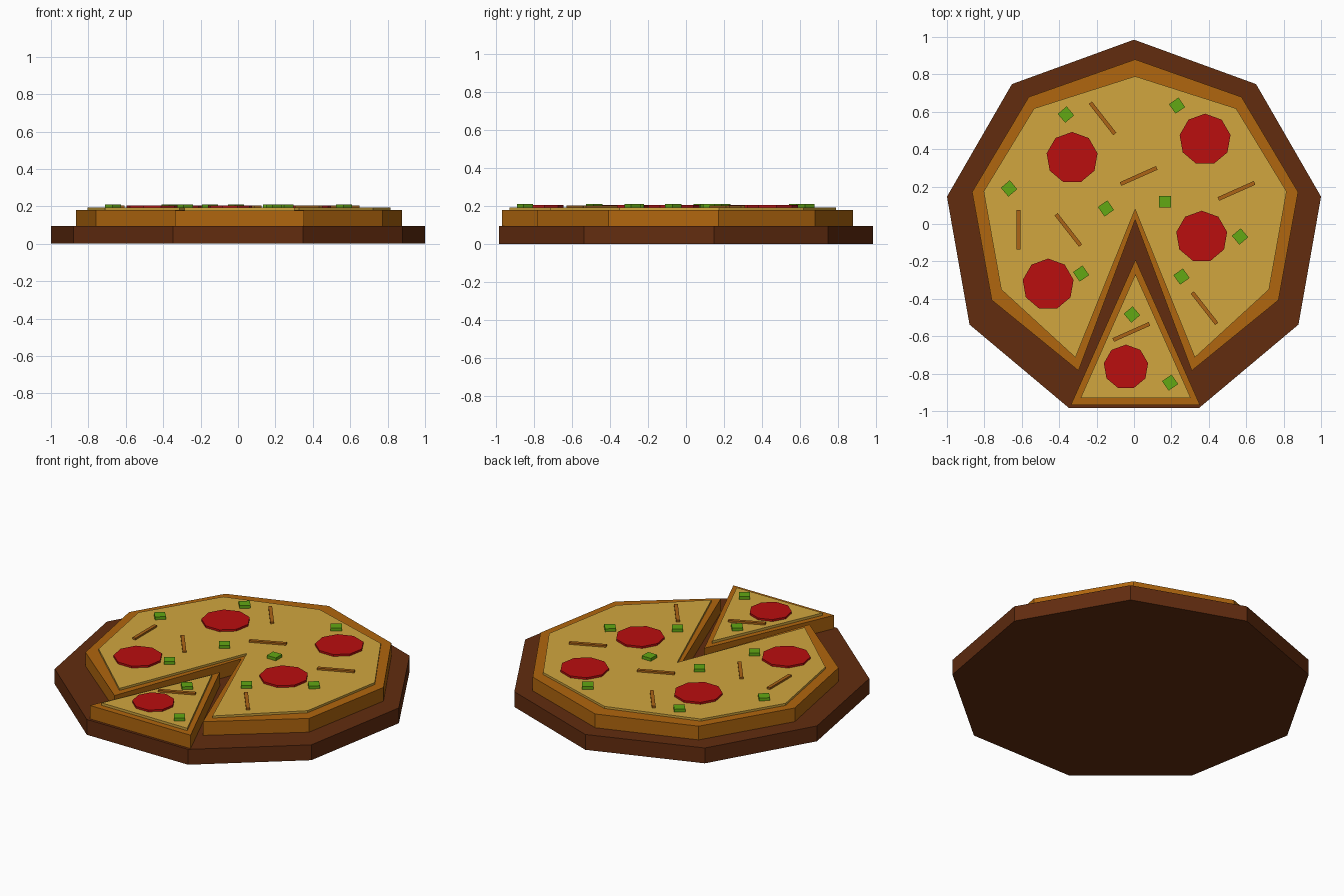
import bpy, bmesh, math
from mathutils import Matrix, Vector

if "Cube" in bpy.data.objects:
    bpy.data.objects.remove(bpy.data.objects["Cube"])


def material(name, rgb):
    m = bpy.data.materials.new(name)
    lin = [(c / 255 / 12.92) if c < 11 else ((c / 255 + 0.055) / 1.055) ** 2.4 for c in rgb]
    m.diffuse_color = (*lin, 1)
    m.use_nodes = True
    m.node_tree.nodes["Principled BSDF"].inputs["Base Color"].default_value = m.diffuse_color
    return m


WOOD = material("dark wood", (98, 44, 15))
CRUST = material("baked crust", (176, 102, 14))
CHEESE = material("cheese", (209, 166, 62))
RED = material("pepperoni red", (186, 14, 15))
GREEN = material("pepper green", (98, 168, 20))
MUSHROOM = material("mushroom brown", (172, 100, 22))


def slab(name, points, z0, z1, mat):
    """Extrude a flat outline from z0 to z1."""
    bm = bmesh.new()
    face = bm.faces.new([bm.verts.new((x, y, z0)) for x, y in points])
    ext = bmesh.ops.extrude_face_region(bm, geom=[face])
    for v in ext["geom"]:
        if isinstance(v, bmesh.types.BMVert):
            v.co.z = z1
    bmesh.ops.recalc_face_normals(bm, faces=bm.faces)
    me = bpy.data.meshes.new(name)
    bm.to_mesh(me)
    bm.free()
    me.materials.append(mat)
    ob = bpy.data.objects.new(name, me)
    bpy.context.collection.objects.link(ob)
    return ob


def nonagon(cx, cy, rx, ry):
    """Nine-sided outline with a corner at the back, starting front right."""
    return [(cx + rx * math.sin(math.radians(160 - 40 * i)),
             cy + ry * math.cos(math.radians(160 - 40 * i))) for i in range(9)]


def bar(name, x, y, length, width, angle, z0, z1, mat):
    rot = Matrix.Rotation(math.radians(angle), 2)
    pts = [Vector((x, y)) + rot @ Vector((sx * length / 2, sy * width / 2))
           for sx, sy in ((-1, -1), (1, -1), (1, 1), (-1, 1))]
    return slab(name, pts, z0, z1, mat)


# Serving board
slab("board", nonagon(0, -0.03, 1.0154, 1.0154), 0, 0.095, WOOD)

# Pizza with one wedge missing: the apex closes the outline
CX = 0.006
slab("pizza_crust", nonagon(CX, 0.022, 0.885, 0.858) + [(CX, 0.022)], 0.095, 0.18, CRUST)
cheese = [(0.319, -0.714), (0.716, -0.35), (0.81, 0.174), (0.54, 0.618)]
outline = ([(CX + x, y) for x, y in cheese] + [(CX, 0.79)]
           + [(CX - x, y) for x, y in reversed(cheese)] + [(CX, 0.078)])
slab("pizza_cheese", outline, 0.18, 0.193, CHEESE)

# Pulled-out slice
slab("slice_crust", [(-0.338, -0.968), (0.353, -0.968), (0.008, -0.19)], 0.095, 0.178, CRUST)
slab("slice_cheese", [(-0.285, -0.929), (0.303, -0.929), (0.008, -0.268)], 0.178, 0.193, CHEESE)

# Pepperoni discs
for i, (x, y, r) in enumerate([(0.38, 0.452, 0.138), (-0.331, 0.354, 0.138), (0.362, -0.067, 0.138),
                               (-0.459, -0.323, 0.138), (-0.043, -0.765, 0.12)]):
    slab(f"pepperoni_{i}", nonagon(x, y, r, r), 0.191, 0.205, RED)

# Green pepper cubes
for i, (x, y, a) in enumerate([(-0.364, 0.585, 40), (0.23, 0.633, 35), (-0.668, 0.19, 40),
                               (-0.15, 0.083, 35), (0.166, 0.12, 0), (0.567, -0.067, 40),
                               (0.254, -0.281, 35), (-0.283, -0.265, 35), (-0.011, -0.484, 40),
                               (0.193, -0.848, 35)]):
    bar(f"pepper_piece_{i}", x, y, 0.062, 0.062, a, 0.191, 0.211, GREEN)

# Mushroom slivers
for i, (x, y, a) in enumerate([(-0.168, 0.565, -52), (0.025, 0.257, 24), (0.548, 0.177, 24),
                               (-0.618, -0.03, 90), (-0.351, -0.032, -52), (0.377, -0.45, -52),
                               (-0.014, -0.577, 24)]):
    bar(f"mushroom_sliver_{i}", x, y, 0.212, 0.021, a, 0.191, 0.204, MUSHROOM)
